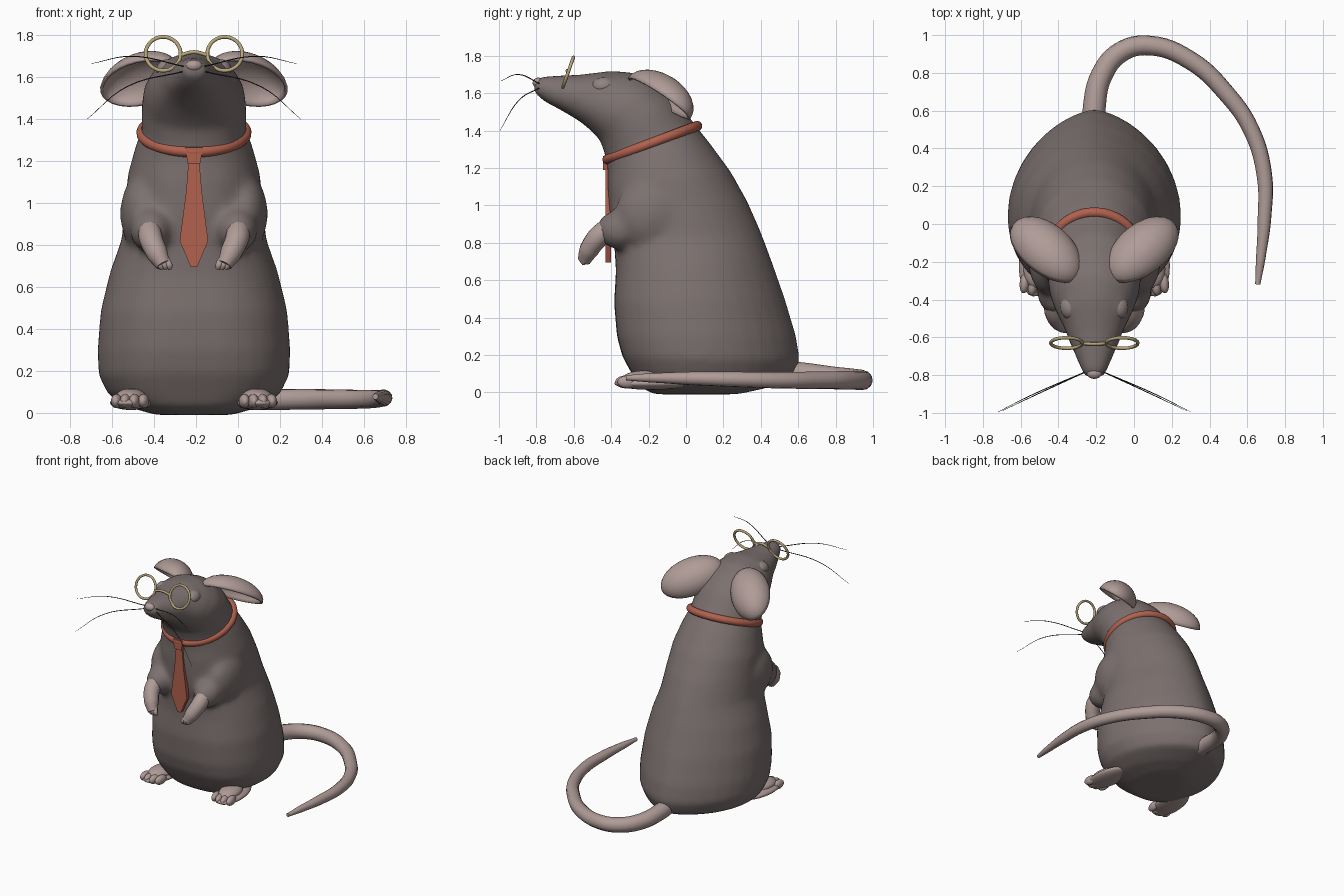
import bpy, bmesh, math
from mathutils import Vector, Matrix

if "Cube" in bpy.data.objects:
    bpy.data.objects.remove(bpy.data.objects["Cube"], do_unlink=True)

CX = -0.21  # centre line of the animal
SIDES = (("left", 1), ("right", -1))


def material(name, r, g, b):
    mat = bpy.data.materials.new(name)
    mat.use_nodes = True
    mat.diffuse_color = (r, g, b, 1)
    shader = mat.node_tree.nodes["Principled BSDF"]
    shader.inputs["Base Color"].default_value = (r, g, b, 1)
    shader.inputs["Roughness"].default_value = 0.8
    return mat


FUR = material("grey_fur", 0.2, 0.165, 0.16)
SKIN = material("pink_skin", 0.43, 0.33, 0.31)
RED = material("red_cloth", 0.44, 0.12, 0.075)
GOLD = material("gold_wire", 0.48, 0.38, 0.2)
DARK = material("dark_hair", 0.03, 0.026, 0.025)
EYE = material("dull_eye", 0.28, 0.23, 0.22)


def finish(name, bm, mat, smooth=True):
    """Turn a bmesh into a named object."""
    bmesh.ops.recalc_face_normals(bm, faces=bm.faces)
    mesh = bpy.data.meshes.new(name)
    bm.to_mesh(mesh)
    bm.free()
    obj = bpy.data.objects.new(name, mesh)
    bpy.context.collection.objects.link(obj)
    mesh.materials.append(mat)
    for face in mesh.polygons:
        face.use_smooth = smooth
    return obj


def add_ball(bm, centre, radii, rot=None):
    """Add an ellipsoid; x is measured from the centre line."""
    place = Matrix.Translation(Vector(centre) + Vector((CX, 0, 0)))
    m = place @ (rot or Matrix()) @ Matrix.Diagonal((*radii, 1))
    bmesh.ops.create_uvsphere(bm, u_segments=24, v_segments=14, radius=1, matrix=m)


def tube(name, points, depth, mat, radii=None, closed=False):
    """Smooth wire through points, with an optional taper."""
    curve = bpy.data.curves.new(name, "CURVE")
    curve.dimensions = "3D"
    curve.bevel_depth = depth
    curve.bevel_resolution = 4
    curve.resolution_u = 6
    curve.use_fill_caps = True
    spline = curve.splines.new("BEZIER")
    spline.bezier_points.add(len(points) - 1)
    spline.use_cyclic_u = closed
    for i, (x, y, z) in enumerate(points):
        p = spline.bezier_points[i]
        p.co = (CX + x, y, z)
        p.handle_left_type = p.handle_right_type = "AUTO"
        p.radius = radii[i] if radii else 1
    obj = bpy.data.objects.new(name, curve)
    bpy.context.collection.objects.link(obj)
    curve.materials.append(mat)
    bpy.ops.object.select_all(action="DESELECT")
    obj.select_set(True)
    bpy.context.view_layer.objects.active = obj
    bpy.ops.object.convert(target="MESH")
    bpy.ops.object.shade_smooth_by_angle(angle=math.radians(65))


# Body and head: rings of belly (y, z), back (y, z) and half width
RINGS = [
    (-.17, -.01, .28, -.01, .18), (-.25, .03, .42, .02, .31),
    (-.29, .1, .57, .07, .41), (-.34, .19, .61, .17, .455),
    (-.37, .3, .59, .3, .46), (-.385, .48, .53, .5, .445),
    (-.375, .65, .46, .7, .4), (-.385, .8, .4, .86, .345),
    (-.41, .95, .33, 1.02, .33), (-.42, 1.1, .24, 1.18, .315),
    (-.42, 1.2, .13, 1.33, .28), (-.43, 1.26, .05, 1.43, .25),
    (-.46, 1.35, -.05, 1.57, .25), (-.52, 1.41, -.16, 1.66, .24),
    (-.57, 1.45, -.28, 1.71, .21), (-.62, 1.48, -.4, 1.72, .17),
    (-.69, 1.52, -.56, 1.7, .13), (-.75, 1.55, -.69, 1.695, .09),
    (-.8, 1.59, -.77, 1.69, .065), (-.82, 1.61, -.81, 1.67, .045),
]
N = 36
bm = bmesh.new()
loops = []
for row, (fy, fz, by, bz, hw) in enumerate(RINGS):
    belly, back = Vector((CX, fy, fz)), Vector((CX, by, bz))
    low = max(0, 1 - row / 10)  # the rump is pointed and the belly blunt
    mid = belly.lerp(back, 0.5 - 0.12 * low)
    ring = []
    for i in range(N):
        a = math.tau * i / N
        c, s = math.cos(a), math.sin(a)
        end, power = (belly, 0.85 - 0.2 * low) if s < 0 else (back, 1 + 0.4 * low)
        wide = math.copysign(abs(c) ** power, c)
        ring.append(bm.verts.new(mid.lerp(end, abs(s)) + Vector((hw * wide, 0, 0))))
    loops.append(ring)
for a, b in zip(loops, loops[1:]):
    for i in range(N):
        j = (i + 1) % N
        bm.faces.new((a[i], a[j], b[j], b[i]))
bm.faces.new(loops[0])
bm.faces.new(loops[-1])
# Upper arms, elbows and brows melt into the body
for _, s in SIDES:
    add_ball(bm, (s * .24, -.18, .95), (.112, .2, .19))
    add_ball(bm, (s * .205, -.355, .87), (.1, .125, .105))
    add_ball(bm, (s * .12, -.43, 1.64), (.05, .07, .05))
body = finish("body", bm, FUR)
remesh = body.modifiers.new("fuse", "REMESH")
remesh.mode = "VOXEL"
remesh.voxel_size = 0.02
remesh.use_smooth_shade = True
relax = body.modifiers.new("relax", "SMOOTH")
relax.factor = 0.5
relax.iterations = 10

# Nose
bm = bmesh.new()
add_ball(bm, (0, -.79, 1.655), (.04, .03, .028))
finish("nose", bm, SKIN)

for side, s in SIDES:
    # Ear: a hollow half dome opening forward and down
    long = Vector((.68, .64, -.36)).normalized()
    up = Vector((-.1, .66, .75))
    up = (up - long * up.dot(long)).normalized()
    wide = up.cross(long)
    frame = Matrix((long, wide, up)).transposed().to_4x4()
    flip = Matrix.Diagonal((s, 1, 1, 1))
    bm = bmesh.new()
    bmesh.ops.create_uvsphere(bm, u_segments=28, v_segments=16, radius=1)
    under = [v for v in bm.verts if v.co.z < -0.01]
    bmesh.ops.delete(bm, geom=under, context="VERTS")
    place = Matrix.Translation((CX + s * .255, -.145, 1.572))
    bm.transform(place @ flip @ frame @ Matrix.Diagonal((.23, .14, .125, 1)))
    ear = finish(side + "_ear", bm, SKIN)
    shell = ear.modifiers.new("thickness", "SOLIDIFY")
    shell.thickness = 0.015
    shell.offset = 0

    # Eye
    bm = bmesh.new()
    add_ball(bm, (s * .128, -.44, 1.635), (.052, .065, .05))
    finish(side + "_eye", bm, EYE)

    # Forepaw with short fingers
    tube(side + "_forepaw", [(s * .21, -.4, .89), (s * .205, -.47, .83), (s * .175, -.52, .76), (s * .145, -.545, .705)],
         .055, SKIN, [1, 1.05, .95, .65])
    for k in (-1, 0, 1):
        tube(side + "_finger", [(s * .16 + k * .022, -.53, .74), (s * .14 + k * .021, -.55, .705),
                                (s * .133 + k * .019, -.545, .685)], .017, SKIN, [1, 1, .6])

    # Hind foot with toes, turned slightly outward
    turn = Matrix.Rotation(s * .12, 4, "Z")
    bm = bmesh.new()
    add_ball(bm, (s * .3, -.185, .048), (.098, .2, .034), turn)
    add_ball(bm, (s * .3, -.22, .075), (.075, .12, .042), turn)
    for k in range(4):
        add_ball(bm, (s * (.24 + k * .043), -.33 + abs(k - 1.5) * .012, .056), (.026, .055, .034), turn)
    finish(side + "_hind_foot", bm, SKIN)

    # Whiskers
    tube(side + "_upper_whisker", [(s * .04, -.78, 1.65), (s * .3, -.9, 1.7), (s * .49, -.99, 1.665)],
         .003, DARK, [1, .8, .3])
    tube(side + "_lower_whisker", [(s * .04, -.78, 1.63), (s * .32, -.9, 1.555), (s * .51, -.995, 1.4)],
         .003, DARK, [1, .8, .3])

    # Spectacle rim, leaning back
    rim = []
    for i in range(12):
        a = math.tau * i / 12
        rim.append((s * .147 + .083 * math.cos(a), -.63 + .028 * math.sin(a), 1.712 + .08 * math.sin(a)))
    tube(side + "_spectacle_rim", rim, .009, GOLD, closed=True)

tube("spectacle_bridge", [(-.066, -.632, 1.705), (0, -.635, 1.72), (.066, -.632, 1.705)], .009, GOLD)

# Tail curling round to the left
tube("tail", [(0, .5, .11), (0, .62, .1), (.04, .79, .08), (.14, .91, .07), (.29, .945, .065),
              (.51, .865, .065), (.7, .69, .065), (.83, .5, .065), (.9, .26, .07), (.9, .02, .075),
              (.88, -.19, .078), (.865, -.32, .078)],
     .055, SKIN, [1.1, 1.1, 1.05, 1, .95, .9, .85, .8, .75, .65, .45, .25])

# Collar band sloping up to the nape
collar = []
for i in range(16):
    a = math.tau * i / 16
    collar.append((.247 * math.cos(a), -.18 + .24 * math.sin(a), 1.335 + .09 * math.sin(a)))
tube("collar", collar, .027, RED, closed=True)


# Necktie: flat blade and wedge knot
def plate(name, outline, y, thick):
    bm = bmesh.new()
    pts = outline + [(-w, z) for w, z in reversed(outline)]
    face = bm.faces.new([bm.verts.new((CX + x, y, z)) for x, z in pts])
    grown = bmesh.ops.extrude_face_region(bm, geom=[face])["geom"]
    moved = [g for g in grown if isinstance(g, bmesh.types.BMVert)]
    bmesh.ops.translate(bm, verts=moved, vec=(0, thick, 0))
    finish(name, bm, RED, smooth=False)


plate("necktie_blade", [(.024, 1.22), (.038, 1.05), (.068, .82), (.015, .695)], -.43, .03)
plate("necktie_knot", [(.042, 1.265), (.03, 1.19)], -.445, .05)
